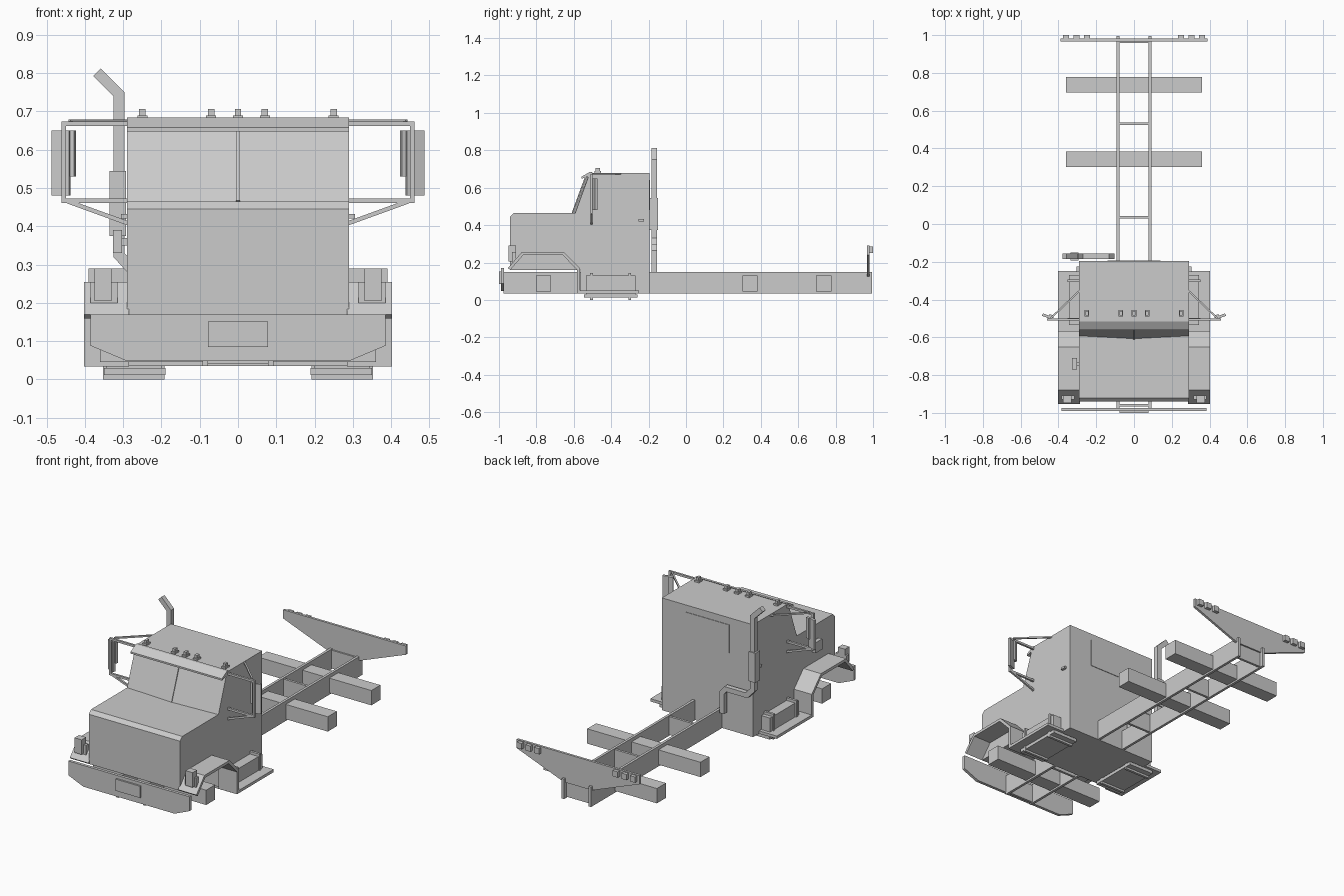
import bpy, bmesh
from mathutils import Vector

if "Cube" in bpy.data.objects:
    bpy.data.objects.remove(bpy.data.objects["Cube"], do_unlink=True)


def finish(name, bm):
    bmesh.ops.recalc_face_normals(bm, faces=bm.faces)
    mesh = bpy.data.meshes.new(name)
    bm.to_mesh(mesh)
    bm.free()
    obj = bpy.data.objects.new(name, mesh)
    bpy.context.collection.objects.link(obj)
    return obj


def prism(name, outline, axis, start, end):
    """Extrude an outline along x (outline is y, z) or along y (outline is x, z)."""
    bm = bmesh.new()
    place = (lambda p: (start, *p)) if axis == "x" else (lambda p: (p[0], start, p[1]))
    face = bm.faces.new([bm.verts.new(place(p)) for p in outline])
    grown = bmesh.ops.extrude_face_region(bm, geom=[face])["geom"]
    step = Vector((end - start, 0, 0) if axis == "x" else (0, end - start, 0))
    bmesh.ops.translate(bm, vec=step, verts=[v for v in grown if isinstance(v, bmesh.types.BMVert)])
    return finish(name, bm)


def box(name, xs, ys, zs):
    outline = [(xs[0], zs[0]), (xs[1], zs[0]), (xs[1], zs[1]), (xs[0], zs[1])]
    return prism(name, outline, "y", *ys)


def band(name, path, width, axis, start, end):
    """Extrude a strip of even width that follows a mitred path."""
    pts = [Vector(p) for p in path]
    left, right = [], []
    for i, p in enumerate(pts):
        a = (p - pts[i - 1]).normalized() if i else (pts[1] - p).normalized()
        b = (pts[i + 1] - p).normalized() if i < len(pts) - 1 else a
        na, nb = Vector((-a.y, a.x)), Vector((-b.y, b.x))
        offset = (na + nb) * (width / 2 / (1 + na.dot(nb)))
        left.append(tuple(p + offset))
        right.append(tuple(p - offset))
    return prism(name, left + right[::-1], axis, start, end)


def beam(name, a, b, size):
    """Square bar between two points."""
    a, b = Vector(a), Vector(b)
    bm = bmesh.new()
    bmesh.ops.create_cube(bm, size=1)
    for v in bm.verts:
        v.co = Vector((v.co.x * size, v.co.y * size, v.co.z * (b - a).length))
    obj = finish(name, bm)
    obj.location = (a + b) / 2
    obj.rotation_euler = (b - a).to_track_quat("Z", "Y").to_euler()
    return obj


def mirrored(side, a, b):
    return sorted((side * a, side * b))


# Cab and hood: one side profile, with the windscreen foot pushed out at the middle
profile = [(-0.94, 0.16), (-0.94, 0.445), (-0.92, 0.465), (-0.592, 0.465),
           (-0.525, 0.65), (-0.52, 0.68), (-0.195, 0.68), (-0.195, 0.035),
           (-0.565, 0.035), (-0.565, 0.16)]
bm = bmesh.new()
rings = [[bm.verts.new((x, *p)) for p in profile] for x in (-0.29, 0, 0.29)]
rings[1][3].co.y -= 0.015
rings[1][4].co.y -= 0.012
for r, s in zip(rings, rings[1:]):
    for i in range(len(profile)):
        j = (i + 1) % len(profile)
        bm.faces.new((r[i], r[j], s[j], s[i]))
for ring in (rings[0], rings[2]):
    bm.faces.new(ring)
finish("cab_body", bm)

# Windscreen trim, visor and rear window
beam("windscreen_post", (0, -0.606, 0.465), (0, -0.538, 0.65), 0.01)
prism("sun_visor", [(-0.56, 0.648), (-0.56, 0.658), (-0.515, 0.684), (-0.5, 0.684), (-0.52, 0.66)],
      "x", -0.29, 0.29)
box("rear_window", (-0.14, 0.14), (-0.197, -0.192), (0.48, 0.64))

# Roof marker lamps
for x in (-0.25, -0.07, 0, 0.07, 0.25):
    box("roof_lamp_base", (x - 0.013, x + 0.013), (-0.49, -0.455), (0.68, 0.69))
    box("roof_lamp", (x - 0.008, x + 0.008), (-0.484, -0.461), (0.69, 0.706))

# Chassis rails, crossmembers and axles
for s in (-1, 1):
    box("chassis_rail", mirrored(s, 0.078, 0.093), (-0.975, 0.995), (0.035, 0.15))
for y in (-0.96, -0.6, 0.035, 0.53, 0.965):
    box("crossmember", (-0.08, 0.08), (y - 0.007, y + 0.007), (0.04, 0.145))
for y in (-0.762, 0.342, 0.737):
    box("axle", (-0.36, 0.36), (y - 0.041, y + 0.041), (0.045, 0.13))

# Front bumper with plate holder
prism("front_bumper", [(-0.385, 0.17), (0.385, 0.17), (0.385, 0.088), (0.29, 0.048),
                       (-0.29, 0.048), (-0.385, 0.088)], "y", -0.99, -0.973)
box("plate_holder", (-0.078, 0.078), (-1.0, -0.988), (0.085, 0.152))

# Rear board and tail lamps
prism("rear_board", [(-0.39, 0.29), (0.39, 0.29), (0.39, 0.24), (0.09, 0.125),
                     (-0.09, 0.125), (-0.39, 0.24)], "y", 0.967, 0.981)
for s in (-1, 1):
    for x in (0.25, 0.305, 0.36):
        box("tail_lamp", mirrored(s, x - 0.016, x + 0.016), (0.98, 1.0), (0.252, 0.285))

for s in (-1, 1):
    # Wheel arch running down and back into the side step
    band("fender_and_step", [(-0.946, 0.165), (-0.875, 0.247), (-0.655, 0.247), (-0.575, 0.165),
                             (-0.575, 0.042), (-0.25, 0.042)], 0.016, "x", s * 0.285, s * 0.402)

    # Side tank with straps and lower tray
    box("side_tank", mirrored(s, 0.2, 0.345), (-0.535, -0.27), (0.03, 0.13))
    box("tank_tray", mirrored(s, 0.19, 0.35), (-0.545, -0.26), (0.012, 0.03))
    for y in (-0.505, -0.3):
        box("tank_strap", mirrored(s, 0.192, 0.352), (y - 0.007, y + 0.007), (0.0, 0.145))

    # Headlamps on the sloped fender front
    box("headlamp_bracket", mirrored(s, 0.315, 0.385), (-0.93, -0.908), (0.2, 0.255))
    box("headlamp", mirrored(s, 0.33, 0.375), (-0.948, -0.908), (0.205, 0.29))

    # Door handle
    box("door_handle", mirrored(s, 0.288, 0.305), (-0.255, -0.225), (0.42, 0.432))

    # Mirror frame, braces and angled mirror
    band("mirror_frame", [(s * 0.28, 0.668), (s * 0.455, 0.668), (s * 0.455, 0.467), (s * 0.28, 0.467)],
         0.012, "y", -0.511, -0.499)
    beam("mirror_top_brace", (s * 0.285, -0.35, 0.674), (s * 0.44, -0.498, 0.674), 0.009)
    beam("mirror_lower_brace", (s * 0.285, -0.505, 0.407), (s * 0.445, -0.505, 0.465), 0.011)
    for name, x, zs in (("mirror_glass", 0.462, (0.48, 0.65)), ("mirror_inner", 0.437, (0.53, 0.65))):
        mirror = box(name, (-0.024, 0.024) if x > 0.45 else (-0.012, 0.012), (-0.007, 0.007), zs)
        mirror.location = (s * x, -0.488, 0)
        mirror.rotation_euler.z = s * 0.35

# Exhaust stack with muffler
band("exhaust_pipe", [(-0.368, 0.802), (-0.311, 0.745), (-0.311, 0.325), (-0.275, 0.285),
                      (-0.14, 0.285), (-0.118, 0.26), (-0.118, 0.14)], 0.028, "y", -0.184, -0.156)
box("muffler", (-0.335, -0.293), (-0.194, -0.15), (0.375, 0.545))

# Marker stalk beside the hood
box("hood_marker", (-0.327, -0.303), (-0.77, -0.71), (0.33, 0.39))
box("hood_marker_mount", (-0.305, -0.285), (-0.75, -0.73), (0.35, 0.37))
